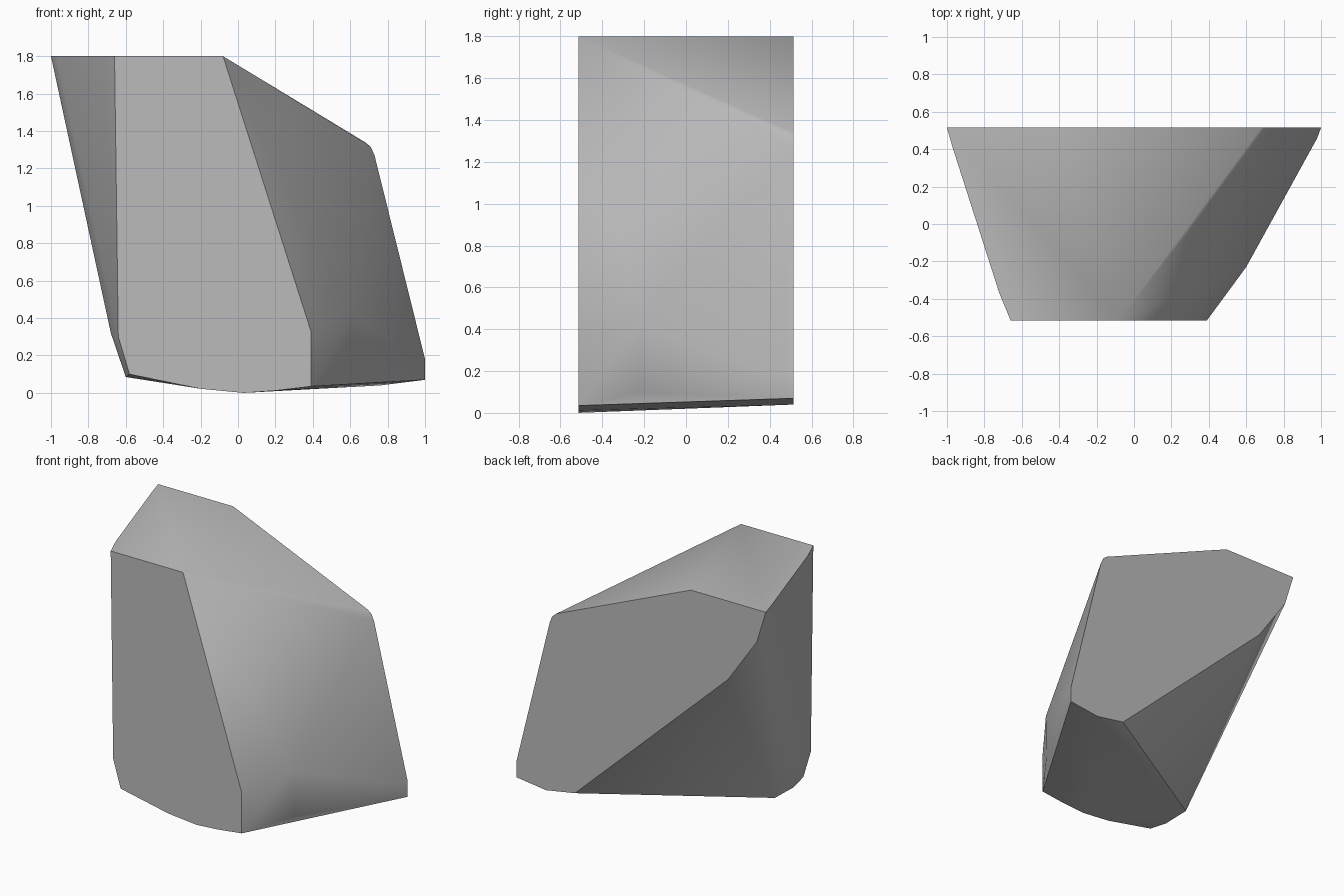
import bpy, bmesh, math

if "Cube" in bpy.data.objects:
    bpy.data.objects.remove(bpy.data.objects["Cube"], do_unlink=True)

DEPTH = 0.515

# Flat front outline (x, z)
front = [(-0.66, 1.8), (-0.08, 1.8), (0.39, 0.33), (0.39, 0.035), (0.2, 0.012),
         (0.03, 0.0), (-0.2, 0.022), (-0.58, 0.1), (-0.64, 0.3)]

# Flat back outline (x, z)
back = [(-1, 1.8), (-0.4, 1.8), (0.68, 1.34), (0.71, 1.315), (0.73, 1.27), (1, 0.18),
        (1, 0.07), (0.76, 0.04), (0.53, 0.08), (-0.696, 1.23), (-0.928, 1.565)]

# Chipped corners between the two flats (x, y, z)
chips = [(-0.97, 0.41, 1.8), (-0.72, -0.37, 1.8), (-0.68, -0.37, 0.32),
         (-0.6, -0.37, 0.085), (-0.6, -0.16, 0.09),
         (0.6, -0.225, 0.1), (0.6, -0.23, 0.43), (0.98, 0.46, 0.17)]

points = [(x, -DEPTH, z) for x, z in front] + [(x, DEPTH, z) for x, z in back] + chips

# Wrap the outlines into one chiselled stone
bm = bmesh.new()
for p in points:
    bm.verts.new(p)
hull = bmesh.ops.convex_hull(bm, input=bm.verts[:])
loose = {v for v in hull["geom_interior"] + hull["geom_unused"]
         if isinstance(v, bmesh.types.BMVert)}
bmesh.ops.delete(bm, geom=list(loose), context='VERTS')
bmesh.ops.dissolve_limit(bm, angle_limit=math.radians(0.5), verts=bm.verts[:], edges=bm.edges[:])
bmesh.ops.recalc_face_normals(bm, faces=bm.faces[:])
mesh = bpy.data.meshes.new("rock")
bm.to_mesh(mesh)
bm.free()

rock = bpy.data.objects.new("rock", mesh)
bpy.context.collection.objects.link(rock)

# Stone colour
stone = bpy.data.materials.new("stone_grey")
stone.use_nodes = True
grey = (0.5, 0.5, 0.5, 1)
stone.diffuse_color = grey
stone.node_tree.nodes["Principled BSDF"].inputs["Base Color"].default_value = grey
mesh.materials.append(stone)

# Soft shading across shallow facets, crisp around the flats
bpy.ops.object.select_all(action='DESELECT')
rock.select_set(True)
bpy.context.view_layer.objects.active = rock
bpy.ops.object.shade_smooth_by_angle(angle=math.radians(35))
